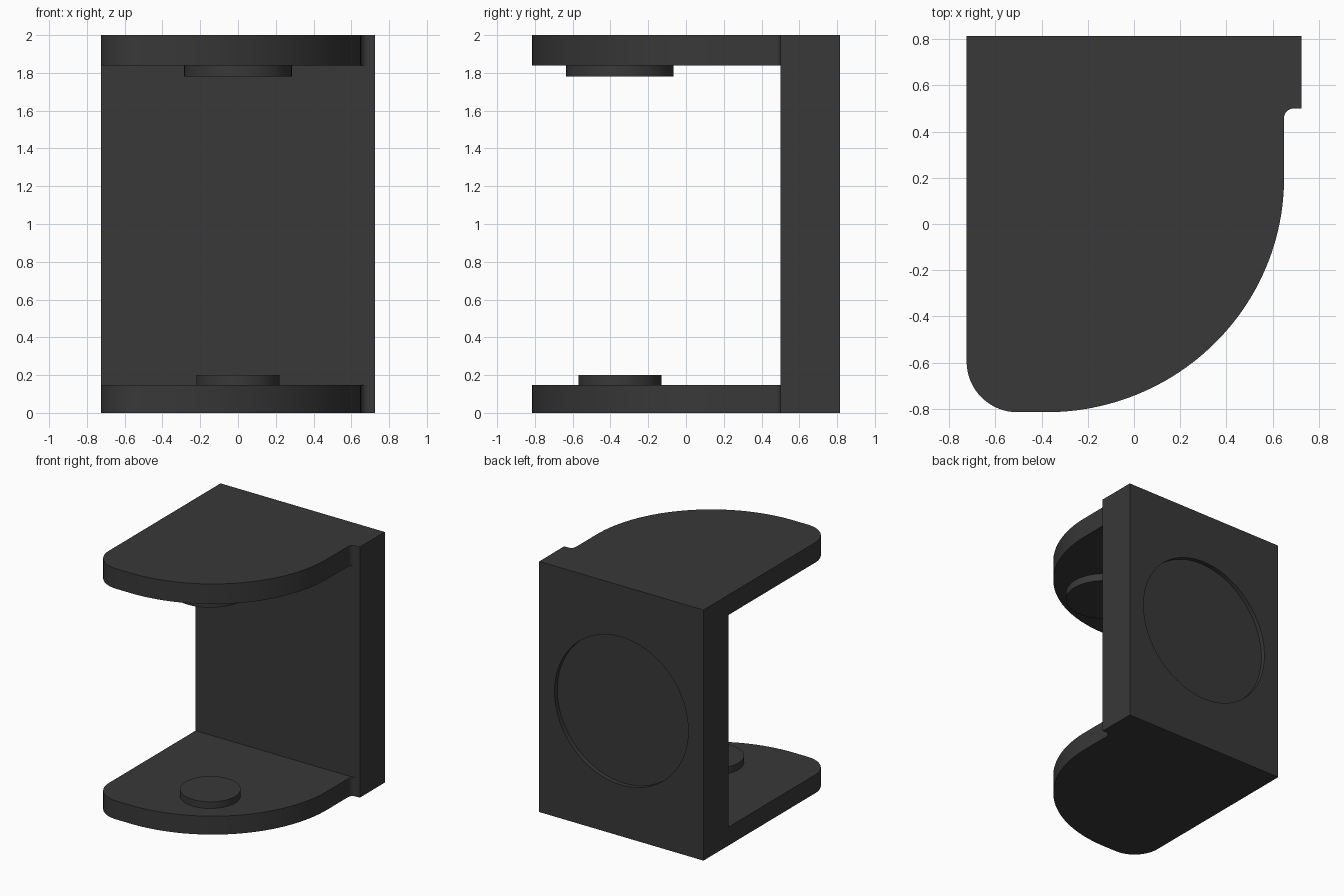
import bpy, bmesh
from math import sin, cos, pi, radians
from mathutils import Matrix

if "Cube" in bpy.data.objects:
    bpy.data.objects.remove(bpy.data.objects["Cube"])

PEG_Y = -0.35
BACK_Y = 0.815

dark = bpy.data.materials.new("dark_plastic")
dark.diffuse_color = (0.04, 0.04, 0.04, 1)
dark.use_nodes = True
dark.node_tree.nodes["Principled BSDF"].inputs["Base Color"].default_value = dark.diffuse_color


def finish(name, bm):
    bmesh.ops.recalc_face_normals(bm, faces=bm.faces)
    mesh = bpy.data.meshes.new(name)
    bm.to_mesh(mesh)
    bm.free()
    mesh.materials.append(dark)
    obj = bpy.data.objects.new(name, mesh)
    bpy.context.collection.objects.link(obj)
    return obj


def arc(cx, cy, rx, ry, a0, a1, n):
    steps = [radians(a0 + (a1 - a0) * i / n) for i in range(n + 1)]
    return [(cx + rx * cos(a), cy + ry * sin(a)) for a in steps]


def prism(name, outline, z0, z1):
    bm = bmesh.new()
    face = bm.faces.new([bm.verts.new((x, y, z0)) for x, y in outline])
    ext = bmesh.ops.extrude_face_region(bm, geom=[face])
    verts = [g for g in ext["geom"] if isinstance(g, bmesh.types.BMVert)]
    bmesh.ops.translate(bm, verts=verts, vec=(0, 0, z1 - z0))
    return finish(name, bm)


def disc(name, radius, depth, centre, rot=0.0, segments=64):
    bm = bmesh.new()
    mat = Matrix.Translation(centre) @ Matrix.Rotation(rot, 4, 'X')
    bmesh.ops.create_cone(bm, cap_ends=True, segments=segments, radius1=radius,
                          radius2=radius, depth=depth, matrix=mat)
    return finish(name, bm)


def boolean(target, other, operation):
    mod = target.modifiers.new(operation.lower(), 'BOOLEAN')
    mod.operation = operation
    mod.solver = 'EXACT'
    mod.object = other
    bpy.ops.object.select_all(action='DESELECT')
    bpy.context.view_layer.objects.active = target
    target.select_set(True)
    bpy.ops.object.modifier_apply(modifier=mod.name)
    bpy.data.objects.remove(other)


# Upright back plate
bracket = prism("bracket", [(-0.725, 0.5), (0.725, 0.5),
                            (0.725, BACK_Y), (-0.725, BACK_Y)], 0, 2)

# Quarter-round shelf outline, with the small fillet against the plate
outline = (arc(-0.505, -0.595, 0.22, 0.22, 180, 270, 16)
           + arc(-0.38, 0.2, 1.03, 1.015, 270, 360, 48)
           + arc(0.69, 0.46, 0.04, 0.04, 180, 90, 8)
           + [(0.69, 0.6), (-0.725, 0.6)])

# Lower and upper shelves, each with a round peg facing inward
for name, z0, z1, peg_r, peg_mid in (("lower", 0, 0.147, 0.22, 0.15),
                                     ("upper", 1.84, 2, 0.285, 1.83)):
    boolean(bracket, prism(name + "_shelf", outline, z0, z1), 'UNION')
    boolean(bracket, disc(name + "_peg", peg_r, 0.1, (0, PEG_Y, peg_mid)), 'UNION')

# Shallow round recess in the back
recess = disc("recess_cutter", 0.59, 0.07, (0, BACK_Y, 1), pi / 2, 96)
recess.hide_render = True
boolean(bracket, recess, 'DIFFERENCE')

bpy.ops.object.shade_smooth_by_angle(angle=radians(30))
